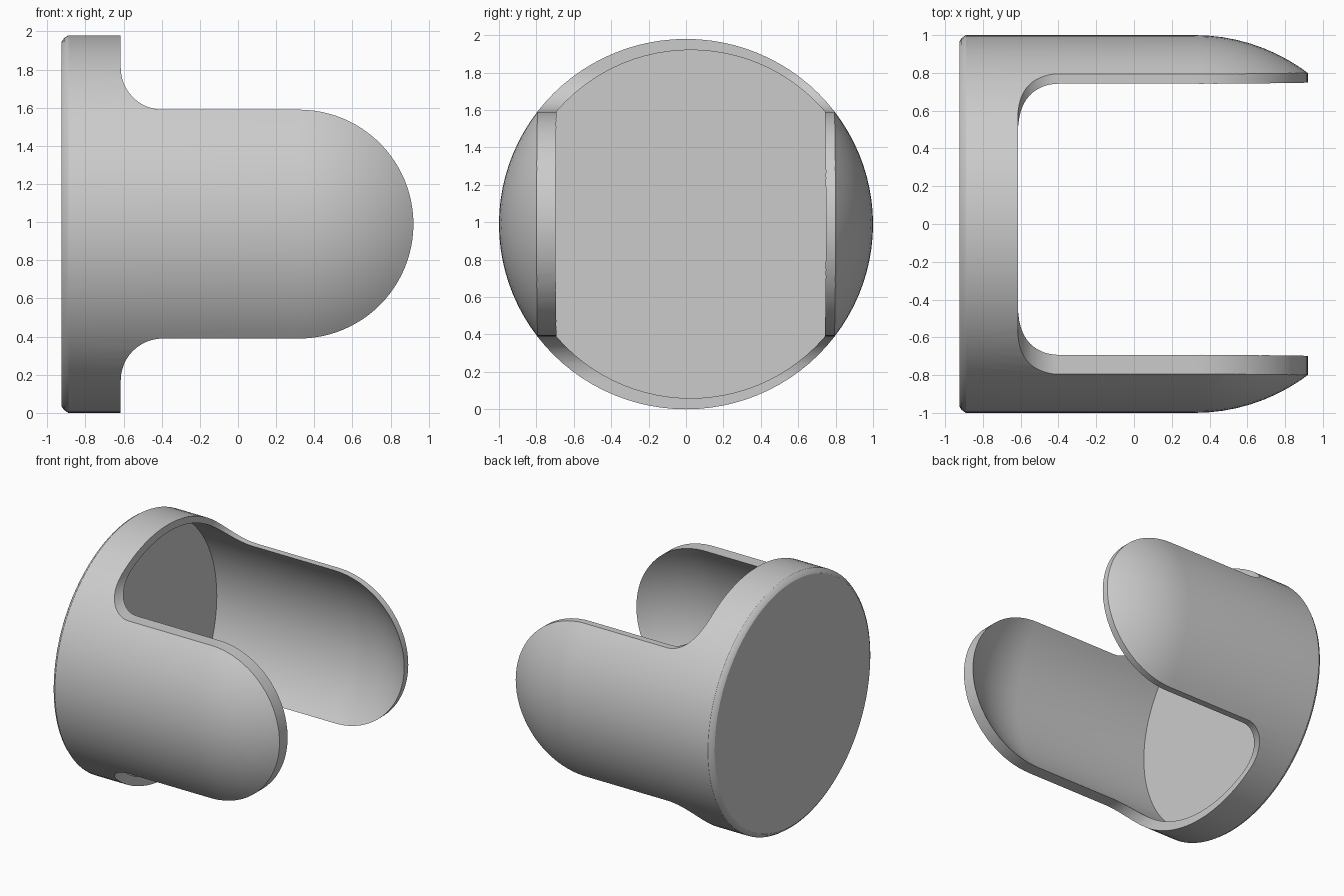
import bpy, bmesh
from math import sin, cos, pi, radians

if "Cube" in bpy.data.objects:
    bpy.data.objects.remove(bpy.data.objects["Cube"])

MID = 0.99       # height of the shell's axis
DOME_X = 0.32    # where the straight tube turns into the dome


def make_object(name, bm):
    bmesh.ops.recalc_face_normals(bm, faces=bm.faces)
    mesh = bpy.data.meshes.new(name)
    bm.to_mesh(mesh)
    bm.free()
    obj = bpy.data.objects.new(name, mesh)
    bpy.context.collection.objects.link(obj)
    return obj


def revolve(name, profile, shift_y=0.0, sides=96):
    """Lathe (x, radius) points about the x axis, closing both ends."""
    bm = bmesh.new()
    rings = []
    for x, r in profile:
        angles = [2 * pi * k / sides for k in range(sides)]
        rings.append([bm.verts.new((x, r * cos(a) + shift_y, MID + 0.99 * r * sin(a)))
                      for a in angles])
    for low, high in zip(rings, rings[1:]):
        for k in range(sides):
            n = (k + 1) % sides
            bm.faces.new((low[k], low[n], high[n], high[k]))
    bm.faces.new(rings[0])
    bm.faces.new(rings[-1])
    return make_object(name, bm)


def arc(cx, cy, radius, start, end, steps):
    angles = [radians(start + (end - start) * i / steps) for i in range(steps + 1)]
    return [(cx + radius * cos(a), cy + radius * sin(a)) for a in angles]


def dome(radius):
    return arc(DOME_X, 0, radius, 90, 4, 20)


def apply_boolean(target, cutter, operation):
    mod = target.modifiers.new(operation, 'BOOLEAN')
    mod.operation = operation
    mod.solver = 'EXACT'
    mod.object = cutter
    bpy.context.view_layer.update()
    graph = bpy.context.evaluated_depsgraph_get()
    result = bpy.data.meshes.new_from_object(target.evaluated_get(graph))
    target.modifiers.clear()
    target.data = result
    bpy.data.objects.remove(cutter)


# Domed tube with a small rounded edge around the flat base
shell = revolve("two_flap_cap",
                [(-0.925, 0.965), (-0.912, 0.985), (-0.89, 1.0)] + dome(1.0))

# Hollow interior with a flat floor, set slightly back so the front wall is thicker
cavity = revolve("cavity", [(-0.86, 0.94)] + dome(0.94), shift_y=0.025)
apply_boolean(shell, cavity, 'DIFFERENCE')

# Side outline: base collar, filleted shoulders and round-ended flaps
upper = ([(-1.2, 1.2), (-0.615, 1.2)]
         + arc(-0.395, 0.82, 0.22, 180, 270, 12)
         + arc(DOME_X, 0, 0.6, 90, 0, 24)[:-1])
outline = upper + [(DOME_X + 0.6, 0)] + [(x, -z) for x, z in reversed(upper)]
bm = bmesh.new()
face = bm.faces.new([bm.verts.new((x, -1.2, MID + z)) for x, z in outline])
moved = bmesh.ops.extrude_face_region(bm, geom=[face])["geom"]
bmesh.ops.translate(bm, vec=(0, 2.4, 0),
                    verts=[g for g in moved if isinstance(g, bmesh.types.BMVert)])
apply_boolean(shell, make_object("outline_block", bm), 'INTERSECT')

# One plain grey finish
grey = bpy.data.materials.new("plain_grey")
grey.use_nodes = True
colour = (0.6, 0.6, 0.6, 1)
grey.diffuse_color = colour
grey.node_tree.nodes["Principled BSDF"].inputs["Base Color"].default_value = colour
shell.data.materials.clear()
shell.data.materials.append(grey)
for poly in shell.data.polygons:
    poly.material_index = 0

bpy.ops.object.select_all(action='DESELECT')
shell.select_set(True)
bpy.context.view_layer.objects.active = shell
bpy.ops.object.shade_smooth_by_angle(angle=radians(30))
